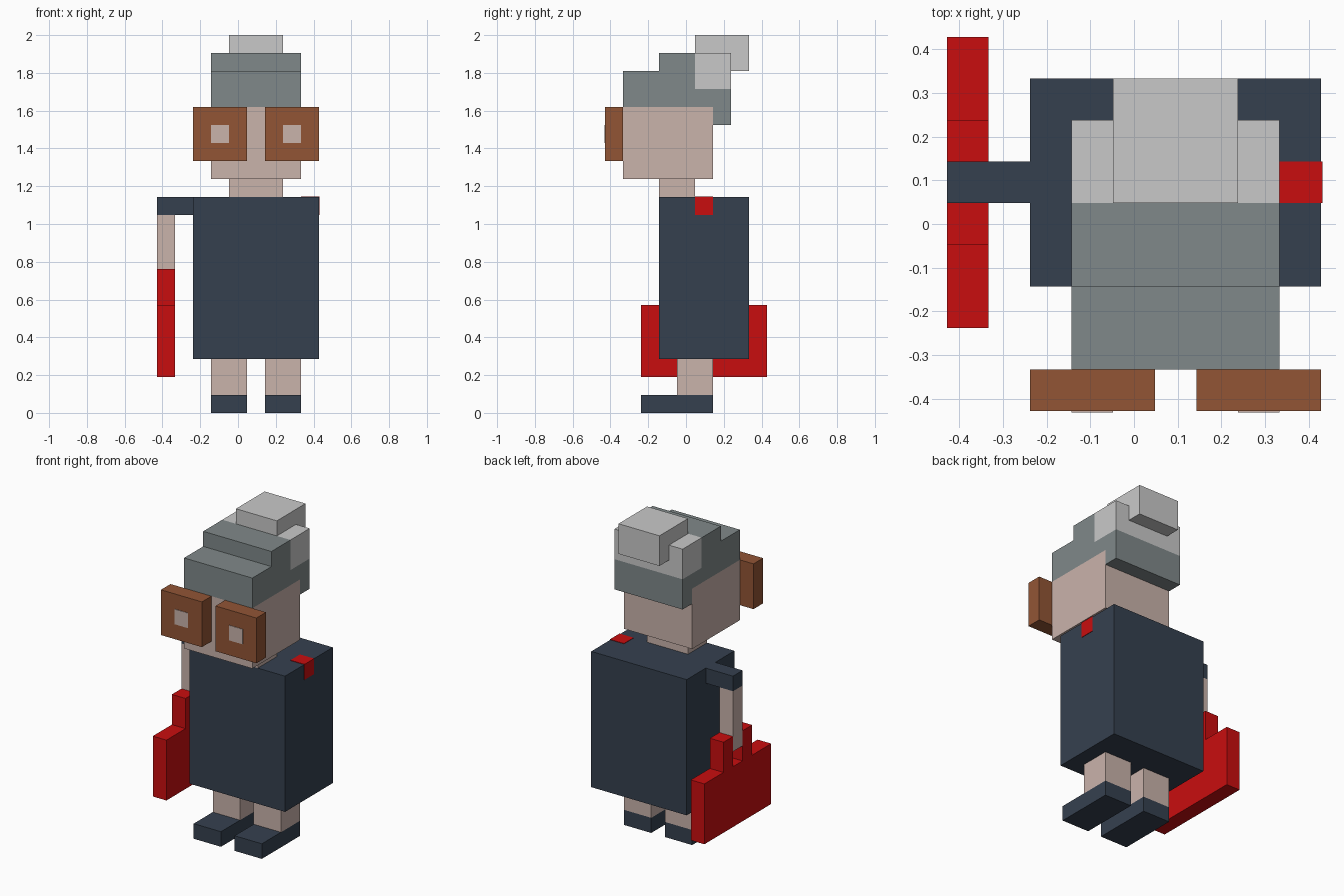
import bpy, bmesh

if "Cube" in bpy.data.objects:
    bpy.data.objects.remove(bpy.data.objects["Cube"])

U = 2 / 21          # size of one block; the figure is 21 blocks tall
C = 4.5             # block coordinate of the centre line in x and y


def material(name, r, g, b):
    """Flat colour from 0-255 sRGB values, stored as linear."""
    lin = [(c / 255 / 12.92) if c < 11 else ((c / 255 + 0.055) / 1.055) ** 2.4
           for c in (r, g, b)]
    m = bpy.data.materials.new(name)
    m.diffuse_color = (*lin, 1)
    m.use_nodes = True
    m.node_tree.nodes["Principled BSDF"].inputs["Base Color"].default_value = m.diffuse_color
    return m


NAVY = material("navy cloth", 53, 64, 79)
SKIN = material("skin", 202, 179, 171)
RED = material("red", 201, 13, 15)
BROWN = material("brown frames", 146, 85, 53)
GREY = material("grey hair", 128, 137, 138)
PALE = material("pale hair", 201, 201, 201)


def extrude_profile(name, mat, x0, x1, profile):
    """Extrude a (y, z) outline in block units from x0 to x1."""
    bm = bmesh.new()
    face = bm.faces.new([bm.verts.new(((x0 - C) * U, (y - C) * U, z * U))
                         for y, z in profile])
    ext = bmesh.ops.extrude_face_region(bm, geom=[face], use_keep_orig=True)
    moved = [v for v in ext["geom"] if isinstance(v, bmesh.types.BMVert)]
    bmesh.ops.translate(bm, verts=moved, vec=((x1 - x0) * U, 0, 0))
    bmesh.ops.recalc_face_normals(bm, faces=bm.faces)
    mesh = bpy.data.meshes.new(name)
    bm.to_mesh(mesh)
    bm.free()
    mesh.materials.append(mat)
    obj = bpy.data.objects.new(name, mesh)
    bpy.context.collection.objects.link(obj)
    return obj


def box(name, mat, x, y, z):
    """Box from block-unit ranges."""
    return extrude_profile(name, mat, x[0], x[1],
                           [(y[0], z[0]), (y[1], z[0]), (y[1], z[1]), (y[0], z[1])])


E = 0.03            # painted details stand out by this fraction of a block

# Legs, shoes and glasses, one of each per side
for side, leg_x, rim_x, lens_x in (("left", 3, 2, 3), ("right", 6, 6, 7)):
    box(side + "_shoe", NAVY, (leg_x, leg_x + 2), (2, 6), (0, 1))
    box(side + "_leg", SKIN, (leg_x, leg_x + 2), (4, 6), (1, 3))
    box(side + "_glasses_rim", BROWN, (rim_x, rim_x + 3), (0, 1), (14, 17))
    box(side + "_lens", SKIN, (lens_x, lens_x + 1), (-E, E), (15, 16))

# Dress with a red patch on the shoulder
box("dress", NAVY, (2, 9), (3, 8), (3, 12))
box("shoulder_patch_top", RED, (8, 9 + E), (5, 6), (12 - E, 12 + E))
box("shoulder_patch_side", RED, (9 - E, 9 + E), (5, 6), (11, 12))

# Neck and head
box("neck", SKIN, (4, 7), (3, 5), (12, 13))
box("head", SKIN, (3, 8), (1, 6), (13, 17))

# Stepped hair, pale back section and overhanging bun
extrude_profile("hair", GREY, 3, 8,
                [(1, 17), (1, 19), (3, 19), (3, 20), (5, 20), (5, 18),
                 (7, 18), (7, 16), (6, 16), (6, 17)])
box("hair_back", PALE, (3, 8), (5, 7), (18, 20))
extrude_profile("bun", PALE, 4, 7,
                [(5, 20), (5, 21), (8, 21), (8, 19), (7, 19), (7, 20)])

# Arm with sleeve, hand gripping the bag between its handle posts
box("sleeve", NAVY, (0, 2), (5, 6), (11, 12))
box("arm", SKIN, (0, 1), (5, 6), (7, 11))
extrude_profile("bag", RED, 0, 1,
                [(2, 2), (9, 2), (9, 6), (7, 6), (7, 8), (6, 8), (6, 6),
                 (5, 6), (5, 8), (4, 8), (4, 6), (2, 6)])
